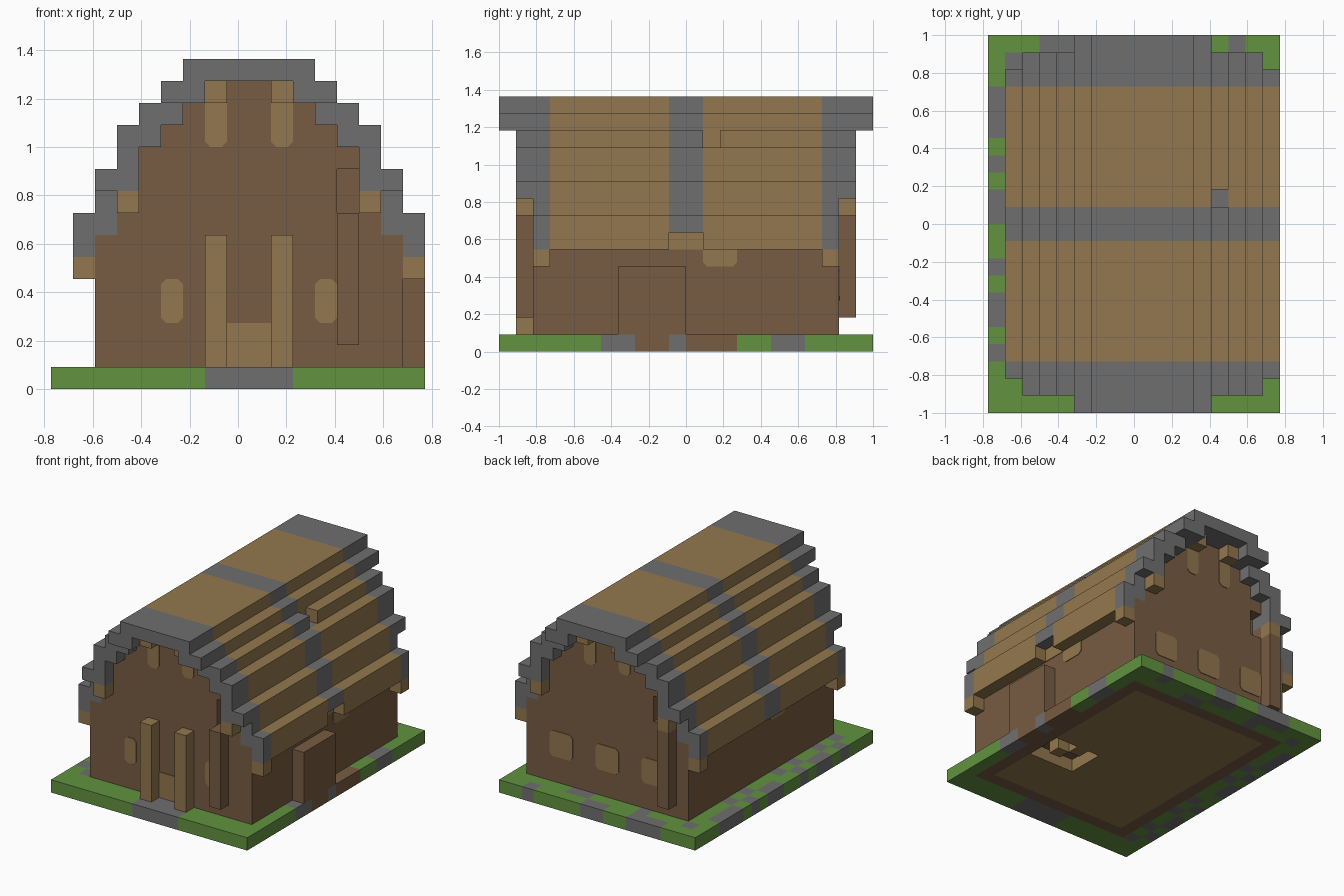
import bpy
import bmesh
import math
from itertools import product
from mathutils import Vector

cube = bpy.data.objects.get("Cube")
if cube:
    bpy.data.objects.remove(cube)

U = 1 / 11                      # edge of one building block
NX, NY = 17, 22                 # footprint in blocks
GREY, TAN, BROWN, GREEN = range(4)


def material(name, rgb):
    m = bpy.data.materials.new(name)
    m.use_nodes = True
    m.diffuse_color = (*rgb, 1)
    m.node_tree.nodes["Principled BSDF"].inputs["Base Color"].default_value = (*rgb, 1)
    return m


MATS = [material("stone grey", (0.159, 0.159, 0.159)),
        material("light timber", (0.292, 0.187, 0.077)),
        material("dark timber", (0.188, 0.107, 0.054)),
        material("grass green", (0.122, 0.292, 0.051))]

AXES = [Vector(v) for v in ((1, 0, 0), (0, 1, 0), (0, 0, 1))]


def world(p):
    return Vector(((p[0] - NX / 2) * U, (p[1] - NY / 2) * U, p[2] * U))


def finish(name, bm):
    mesh = bpy.data.meshes.new(name)
    bm.to_mesh(mesh)
    bm.free()
    for m in MATS:
        mesh.materials.append(m)
    ob = bpy.data.objects.new(name, mesh)
    bpy.context.collection.objects.link(ob)
    return ob


def fused(name, cells, colour):
    """Outer skin of a set of unit blocks, coloured by a rule per block."""
    bm, verts = bmesh.new(), {}

    def vert(p):
        key = tuple(round(c) for c in p)
        if key not in verts:
            verts[key] = bm.verts.new(world(key))
        return verts[key]

    for cell in cells:
        c = Vector(cell)
        for a, s in product(range(3), (-1, 1)):
            n = AXES[a] * s
            if tuple(round(v) for v in c + n) in cells:
                continue
            b, d = AXES[(a + 1) % 3], AXES[(a + 2) % 3]
            o = c + (AXES[a] if s > 0 else Vector())
            loop = [o, o + b, o + b + d, o + d][::s]
            f = bm.faces.new([vert(p) for p in loop])
            f.material_index = colour(cell)
    bmesh.ops.dissolve_limit(bm, angle_limit=math.radians(1), verts=bm.verts,
                             edges=bm.edges, delimit={'MATERIAL'})
    return finish(name, bm)


def box(name, lo, hi, mat, round_axis=None):
    """Box between two block corners, optionally with clipped corners."""
    bm = bmesh.new()
    a, b = world(lo), world(hi)
    bmesh.ops.create_cube(bm, size=1)
    for v in bm.verts:
        v.co = Vector([(a[k] + b[k]) / 2 + v.co[k] * (b[k] - a[k]) for k in range(3)])
    if round_axis is not None:
        edges = [e for e in bm.edges
                 if abs((e.verts[0].co - e.verts[1].co).normalized()[round_axis]) > 0.9]
        bmesh.ops.bevel(bm, geom=edges, offset=0.022, segments=1, affect='EDGES')
    for f in bm.faces:
        f.material_index = mat
    return finish(name, bm)


# Stepped roof section: underside and top of each column, mirrored about the ridge
HALF = {1: (6, 8), 2: (7, 10), 3: (9, 12), 4: (11, 13), 5: (12, 14),
        6: (13, 15), 7: (14, 15), 8: (14, 15)}
SECTION = {**HALF, **{17 - i: z for i, z in HALF.items()}}

# Roof: upper courses overhang the gables further than the lower ones
roof = set()
for i, (lo, hi) in SECTION.items():
    for z, j in product(range(lo, hi), range(NY)):
        end = min(j, NY - 1 - j)
        if end >= 2 or (end == 1 and z >= 9) or (end == 0 and z >= 13):
            roof.add((i, j, z))
roof -= {(13, 12, 12), (16, 10, 6), (16, 11, 6)}      # chipped blocks


def roof_colour(c):
    band = c[1] < 3 or c[1] >= 19 or c[1] in (10, 11)
    return GREY if band or c == (13, 12, 11) else TAN


fused("roof", roof, roof_colour)

# House body filling the space under the roof
body = {(i, j, z) for i in range(2, 16) for j in range(2, 20)
        for z in range(1, SECTION[i][0])}
body -= {(13, 2, 8), (13, 2, 9), (4, 19, 8), (4, 19, 9)}
fused("house_walls", body, lambda c: BROWN)

# Ground slab: grass rim with stone patches, timber footing and floor
WEST_STONE = {3, 5, 6, 8, 11, 12, 14, 16, 17, 18}


def ground_colour(c):
    i, j, _ = c
    if i == 16 and (j in (8, 9) or 11 <= j < 14):
        return BROWN
    if 3 <= i < 15 and 3 <= j < 19:
        return TAN
    if 2 <= i < 16 and 2 <= j < 20:
        return BROWN
    stone = ((i == 0 and j in WEST_STONE)
             or (i == 1 and j in (2, 4, 7, 9, 13, 15, 20))
             or (i == 16 and j in (6, 7, 10, 16, 17))
             or (j < 2 and 7 <= i < 11)
             or (j == 21 and i in (3, 4, 5, 8, 9, 14))
             or (j == 20 and i in (5, 10, 11)))
    return GREY if stone else GREEN


ground = {(i, j, 0) for i in range(NX) for j in range(NY)}
pit = {(i, j, 0) for i in range(11, 15) for j in range(7, 10)}
ground -= pit - {(13, 8, 0), (12, 9, 0)}
fused("ground", ground, ground_colour)

# Side store box and leaning posts
box("side_box", (16, 7, 1), (17, 11, 5), BROWN)
box("front_post", (13, 1, 2), (14, 2, 8), BROWN)
box("back_post", (3, 20, 2), (4, 21, 8), BROWN)

# Door pillars and low door panel
for i in (7, 10):
    box("door_pillar", (i, 1, 1), (i + 1, 2, 7), TAN)
box("door_panel", (8, 1.95, 1), (10, 2, 3), TAN)

# Brackets under the overhangs, same on both gables
for near in (True, False):
    for i, j, z in ((3, 1, 8), (14, 1, 8), (1, 2, 5), (16, 2, 5), (7, 1, 13), (10, 1, 13)):
        y = j if near else NY - 1 - j
        box("eave_bracket", (i, y, z), (i + 1, y + 1, z + 1), TAN)

# Gable windows as thin plates with clipped corners
FRONT, BACK = (1.95, 2), (20, 20.05)
for wall, starts, width in ((FRONT, (5, 12), 1), (BACK, (4, 8, 12), 2)):
    for i in starts:
        box("window", (i, wall[0], 3), (i + width, wall[1], 5), TAN, 1)
for wall in (FRONT, BACK):
    for i in (7, 10):
        box("gable_window", (i, wall[0], 11), (i + 1, wall[1], 13.5), TAN, 1)

# Side windows tucked under the eaves, and timber behind the chipped eave
box("side_window", (16, 12, 5), (16.05, 14, 7), TAN, 0)
box("side_window", (1.95, 8, 5), (2, 10, 7), TAN, 0)
box("eave_backing", (16, 10, 6), (16.05, 12, 7), TAN)
